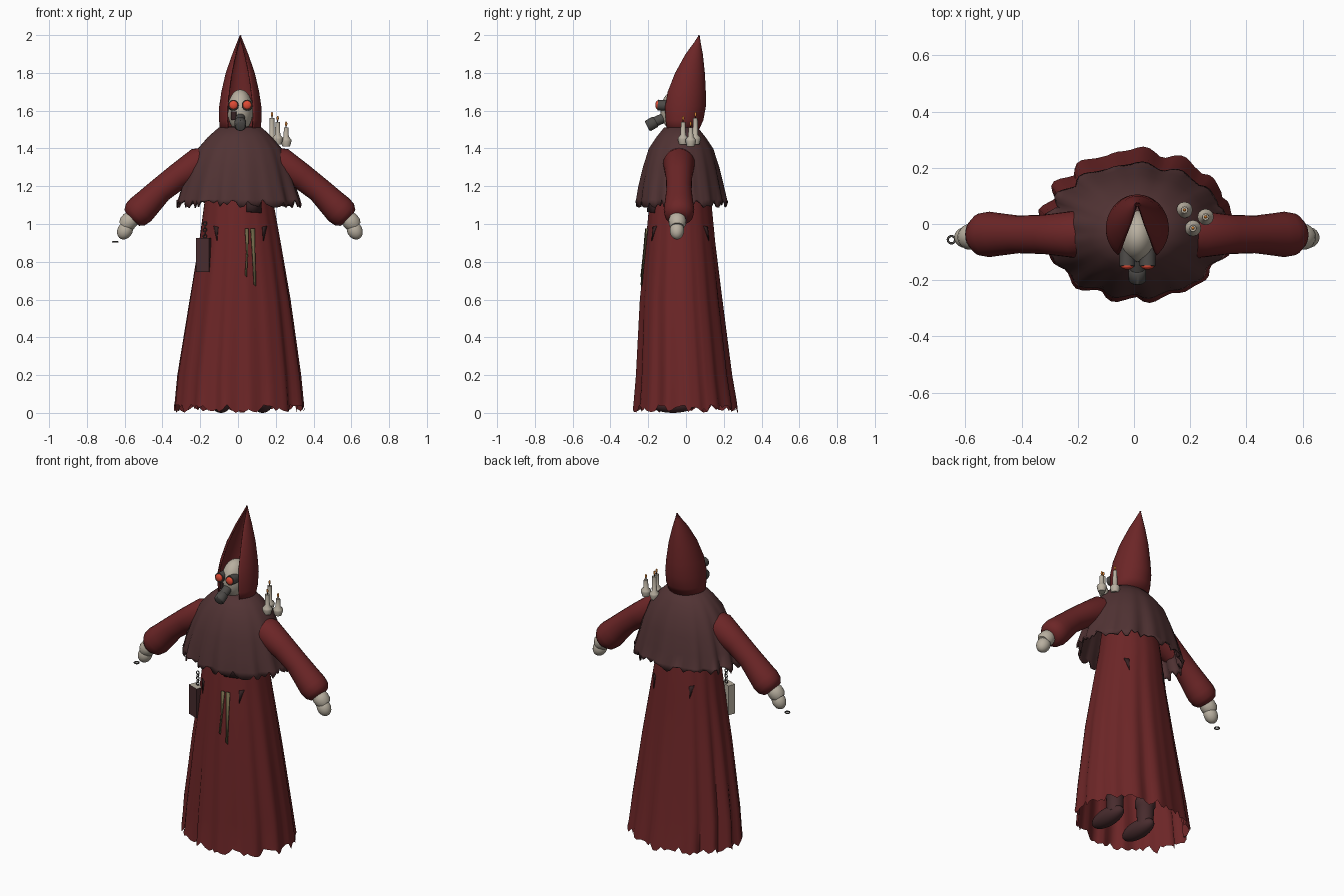
import bpy, bmesh, math, random
from mathutils import Vector, Matrix

random.seed(4)
if "Cube" in bpy.data.objects:
    bpy.data.objects.remove(bpy.data.objects["Cube"])


def material(name, r, g, b):
    m = bpy.data.materials.new(name)
    m.use_nodes = True
    m.diffuse_color = (r, g, b, 1)
    m.node_tree.nodes["Principled BSDF"].inputs["Base Color"].default_value = (r, g, b, 1)
    return m


RED = material("robe red", .15, .019, .02)
BROWN = material("cape brown", .082, .033, .034)
BONE = material("pale cloth", .48, .43, .35)
GREY = material("dark metal", .075, .07, .065)
LENS = material("lens orange", .75, .07, .035)
OLIVE = material("cord olive", .15, .125, .06)
FLAME = material("flame orange", .75, .25, .04)
DARK = material("torn dark", .035, .015, .016)
LEATHER = material("boot leather", .065, .025, .027)


def finish(name, bm, *mats, thick=0, angle=45):
    bmesh.ops.recalc_face_normals(bm, faces=bm.faces)
    me = bpy.data.meshes.new(name)
    bm.to_mesh(me)
    bm.free()
    for m in mats:
        me.materials.append(m)
    me.shade_smooth()
    me.set_sharp_from_angle(angle=math.radians(angle))
    ob = bpy.data.objects.new(name, me)
    bpy.context.collection.objects.link(ob)
    if thick:
        mod = ob.modifiers.new("thickness", "SOLIDIFY")
        mod.thickness = thick
    return ob


def bridge(bm, rows, closed=True):
    n = len(rows[0])
    for a, b in zip(rows, rows[1:]):
        for i in range(n if closed else n - 1):
            j = (i + 1) % n
            bm.faces.new((a[i], a[j], b[j], b[i]))


def cloth(name, rings, mat, n=96, ripple=0, hem=0, opening=0, cap=False, thick=0):
    """Stack of elliptical rings (z, cx, cy, rx, ry); angle 0 is the front."""
    bm = bmesh.new()
    z0, z1 = rings[0][0], rings[-1][0]
    rows = []
    for k, (z, cx, cy, rx, ry) in enumerate(rings):
        fade = (1 - (z - z0) / (z1 - z0)) ** 1.3
        row = []
        for i in range(n):
            a = opening + (2 * math.pi - 2 * opening) * i / (n - 1 if opening else n)
            fold = abs(math.sin(6.5 * a + .5 * math.sin(3 * a))) - .6 + .3 * math.sin(17 * a)
            f = 1 + ripple * fade * fold
            dz = hem * random.uniform(-.5, 1) if k == 0 else 0
            row.append(bm.verts.new((cx + rx * f * math.sin(a), cy - ry * f * math.cos(a), z + dz)))
        rows.append(row)
    bridge(bm, rows, not opening)
    if cap:
        bm.faces.new(rows[-1])
    return finish(name, bm, mat, thick=thick, angle=60)


def tube(name, path, mat, n=24):
    """Round tube through (point, radius) pairs with capped ends."""
    bm = bmesh.new()
    pts = [Vector(p) for p, r in path]
    rows = []
    for k, (p, r) in enumerate(path):
        t = pts[min(k + 1, len(pts) - 1)] - pts[max(k - 1, 0)]
        q = t.to_track_quat('Z', 'Y')
        rows.append([bm.verts.new(pts[k] + q @ Vector((r * math.cos(2 * math.pi * i / n),
                     r * math.sin(2 * math.pi * i / n), 0))) for i in range(n)])
    bridge(bm, rows)
    bm.faces.new(rows[0])
    bm.faces.new(rows[-1])
    return finish(name, bm, mat)


def ball(name, loc, size, mat, tilt=0):
    bm = bmesh.new()
    m = Matrix.Translation(loc) @ Matrix.Rotation(tilt, 4, 'Y') @ Matrix.Diagonal((*size, 1))
    bmesh.ops.create_uvsphere(bm, u_segments=24, v_segments=16, radius=1, matrix=m)
    return finish(name, bm, mat)


def ring(name, loc, major, minor, mat, turn=(0, 0, 0)):
    bpy.ops.mesh.primitive_torus_add(location=loc, rotation=turn, major_radius=major,
                                     minor_radius=minor, major_segments=24, minor_segments=8)
    ob = bpy.context.object
    ob.name = name
    ob.data.materials.append(mat)
    ob.data.shade_smooth()


# Robe, cape and open hood
ROBE = [(.015, .01, -.005, .338, .268), (.06, .01, -.006, .334, .263), (.2, .009, -.012, .322, .247),
        (.6, .012, -.027, .265, .215), (.9, .01, -.03, .216, .183),
        (1.1, .005, -.03, .185, .165), (1.4, .005, -.03, .15, .12)]
cloth("robe", ROBE, RED, ripple=.08, hem=.03, cap=True)
CAPE = [(1.1, .008, -.024, .325, .237), (1.13, .008, -.025, .318, .234), (1.2, .006, -.027, .298, .222),
        (1.3, .008, -.027, .265, .2), (1.4, .01, -.027, .222, .17), (1.46, .01, -.027, .17, .13),
        (1.51, .012, -.027, .115, .09), (1.515, .012, -.027, .08, .06)]
cloth("cape", CAPE, BROWN, ripple=.07, hem=.03, cap=True, thick=.008)
HOOD = [(1.49, .012, -.028, .108, .093), (1.55, .012, -.02, .112, .112), (1.62, .012, -.016, .112, .121),
        (1.7, .012, -.008, .1, .113), (1.8, .012, .012, .077, .088), (1.9, .012, .038, .042, .051),
        (1.96, .012, .058, .018, .02), (2, .012, .07, .002, .002)]
cloth("hood", HOOD, RED, n=48, opening=math.radians(38), thick=.008)


# Patches that lie on the robe surface
def on_robe(x, z, side, out):
    for a, b in zip(ROBE, ROBE[1:]):
        if a[0] <= z <= b[0]:
            t = (z - a[0]) / (b[0] - a[0])
            _, cx, cy, rx, ry = [u + (v - u) * t for u, v in zip(a, b)]
            return (x, cy + side * (out + ry * math.sqrt(max(0, 1 - ((x - cx) / rx) ** 2))), z)


def patch(name, pts, mat, side=-1, out=.006, thick=.006):
    bm = bmesh.new()
    bm.faces.new([bm.verts.new(on_robe(x, z, side, out)) for x, z in pts])
    finish(name, bm, mat, thick=thick)


for side, label in ((-1, "front"), (1, "back")):
    for s in (-1, 1):
        c = .012 + s * .128
        patch(f"{label}_tear", [(c - .01 * s, .985), (c + .014 * s, .99), (c + .006 * s, .955),
                                (c - .004 * s, .91)], DARK, side)
patch("cord_short", [(.036, .975), (.056, .975), (.052, .85), (.046, .72), (.036, .73), (.044, .85)], OLIVE)
patch("cord_long", [(.066, .975), (.088, .975), (.09, .82), (.095, .67), (.083, .68), (.076, .82)],
      OLIVE, out=.009)
patch("belt_pouch", [(.05, 1.13), (.125, 1.13), (.125, 1.06), (.05, 1.065)], DARK, out=.014, thick=.02)

# Sleeves, cuffs and hands
SLEEVE = [(.1, 1.36, .06), (.22, 1.32, .084), (.33, 1.25, .07), (.42, 1.18, .067), (.49, 1.11, .076),
          (.525, 1.075, .081), (.553, 1.05, .076), (.572, 1.033, .058), (.578, 1.027, .03)]
WRIST = [(.55, 1.05, .035), (.582, 1.02, .046), (.6, 1.0, .045), (.612, .985, .034)]
for s, label in ((1, "left"), (-1, "right")):
    for part, path, mat in (("sleeve", SLEEVE, RED), ("cuff", WRIST, BONE)):
        y = -.037 if mat is RED else -.046
        tube(f"{label}_{part}", [((.01 + s * x, y, z), r) for x, z, r in path], mat)
    ball(f"{label}_hand", (.01 + s * .608, -.048, .966), (.04, .038, .05), BONE, -s * .5)
ring("hand_ring", (-.65, -.056, .905), .013, .004, GREY)

# Mask with goggles and breathing canister
ball("mask", (.012, -.043, 1.6), (.068, .092, .112), BONE)
for s, label in ((1, "left"), (-1, "right")):
    x = .012 + s * .036
    tube(f"{label}_goggle", [((x, -.08, 1.625), .028), ((x, -.15, 1.63), .028)], GREY)
    ball(f"{label}_lens", (x, -.15, 1.63), (.023, .012, .023), LENS)
tube("breathing_tube", [((.012, -.1, 1.57), .026), ((.012, -.165, 1.54), .026)], GREY)
tube("canister", [((.012, -.16, 1.543), .026), ((.012, -.165, 1.54), .031), ((.012, -.2, 1.52), .031),
                  ((.012, -.206, 1.517), .025)], GREY)


def block(name, loc, size, turn, *mats, rule=None):
    bm = bmesh.new()
    bmesh.ops.create_cube(bm, size=1, matrix=Matrix.Diagonal((*size, 1)))
    bm.normal_update()
    for f in bm.faces:
        f.material_index = 1 if rule and rule(f.normal) else 0
    bm.transform(Matrix.Translation(loc) @ Matrix.Rotation(turn, 4, 'Z'))
    finish(name, bm, *mats)


block("mask_stain", (-.02, -.118, 1.572), (.028, .02, .045), -.3, DARK)

# Hanging book on a chain: dark front cover, pale pages
BOOK = Vector((-.18, -.15, .835))
block("book", BOOK, (.075, .045, .18), -.35, BONE, LEATHER, rule=lambda n: n.y < -.5 or n.x > .5)
block("book_clasp", BOOK + Vector((.008, .0225, 0)), (.025, .006, .06), -.35, LEATHER)
for i in range(5):
    ring("chain_link", BOOK + Vector((.005, .01, .1 + i * .017)), .009, .003, GREY,
         (math.pi / 2, 0, i * math.pi / 2))

# Shoulder candles
for x, y, base, h in ((.18, .05, 1.45, .11), (.21, -.015, 1.45, .09), (.255, .025, 1.44, .07)):
    tube("candle", [((x, y, base - .03), .02), ((x, y, base), .029), ((x, y, base + .008), .027),
                    ((x, y, base + .022), .014), ((x, y, base + h), .012)], BONE, 12)
    tube("candle_wick", [((x, y, base + h), .003), ((x, y, base + h + .012), .003)], DARK, 6)
    ball("candle_flame", (x, y, base + h + .02), (.006, .006, .013), FLAME)

# Boots under the hem
for s, label in ((1, "left"), (-1, "right")):
    x = .02 + s * .11
    ball(f"{label}_boot", (x, -.07, .05), (.052, .125, .05), LEATHER)
    tube(f"{label}_boot_shaft", [((x, -.01, .05), .045), ((x, -.01, .16), .05), ((x, -.01, .17), .058),
                                 ((x, -.01, .2), .058), ((x, -.01, .24), .045)], LEATHER)
